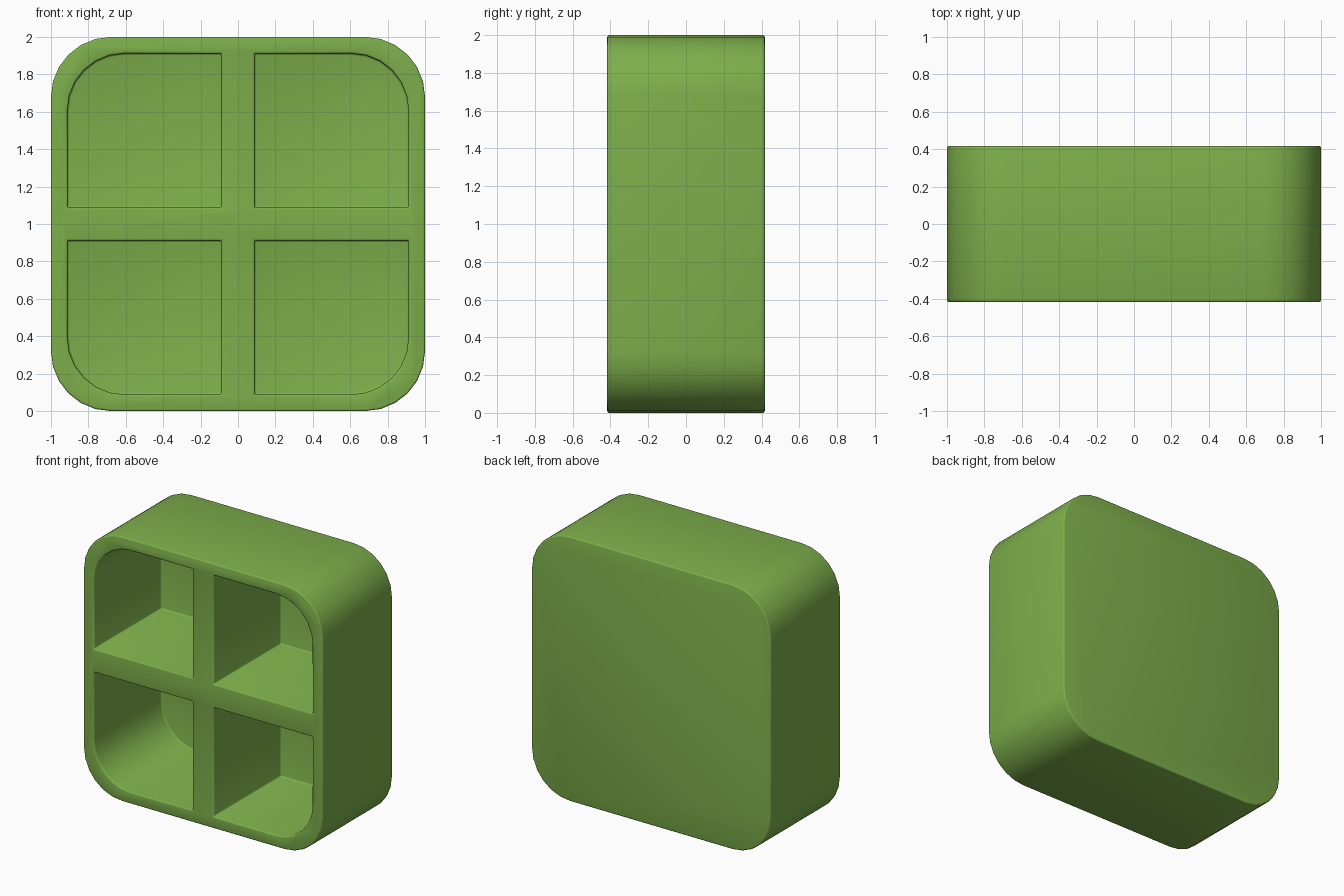
import bpy, bmesh, math

if "Cube" in bpy.data.objects:
    bpy.data.objects.remove(bpy.data.objects["Cube"])

HALF_DEPTH = 0.417
FLOOR_Y = 0.385      # inner face of the back panel
RADIUS = 0.32
WALL = 0.088

green = bpy.data.materials.new("leaf green")
green.diffuse_color = (0.205, 0.43, 0.07, 1)
green.use_nodes = True
green.node_tree.nodes["Principled BSDF"].inputs["Base Color"].default_value = green.diffuse_color


def rounded_outline(x0, x1, z0, z1, radii, segments=6):
    """Outline in xz; radii for bottom-left, bottom-right, top-right, top-left."""
    corners = [(x0, z0, 1, 1, 180), (x1, z0, -1, 1, 270),
               (x1, z1, -1, -1, 0), (x0, z1, 1, -1, 90)]
    points = []
    for (x, z, sx, sz, start), r in zip(corners, radii):
        if r == 0:
            points.append((x, z))
            continue
        for i in range(segments + 1):
            a = math.radians(start + 90 * i / segments)
            points.append((x + sx * r + r * math.cos(a), z + sz * r + r * math.sin(a)))
    return points


def prism(bm, outline, y0, y1):
    face = bm.faces.new([bm.verts.new((x, y0, z)) for x, z in outline])
    result = bmesh.ops.extrude_face_region(bm, geom=[face])
    verts = [v for v in result["geom"] if isinstance(v, bmesh.types.BMVert)]
    bmesh.ops.translate(bm, verts=verts, vec=(0, y1 - y0, 0))


def make_object(name, bm):
    bmesh.ops.recalc_face_normals(bm, faces=bm.faces)
    for f in bm.faces:
        f.smooth = True
    mesh = bpy.data.meshes.new(name)
    bm.to_mesh(mesh)
    bm.free()
    mesh.materials.append(green)
    obj = bpy.data.objects.new(name, mesh)
    bpy.context.collection.objects.link(obj)
    return obj


# Rounded square body
bm = bmesh.new()
prism(bm, rounded_outline(-1, 1, 0, 2, [RADIUS] * 4), -HALF_DEPTH, HALF_DEPTH)
body = make_object("compartment_box", bm)

# Four pocket cutters, each rounded only at its outer corner
bm = bmesh.new()
lo, hi = WALL, 1 - WALL
for col in (0, 1):
    for row in (0, 1):
        radii = [0, 0, 0, 0]
        radii[{(0, 0): 0, (1, 0): 1, (1, 1): 2, (0, 1): 3}[(col, row)]] = RADIUS - 0.015
        prism(bm, rounded_outline(col - 1 + lo, col - 1 + hi, row + lo, row + hi, radii),
              -HALF_DEPTH - 0.2, FLOOR_Y)
cutter = make_object("pocket_cutter", bm)

# Cut the pockets, then soften every edge
cut = body.modifiers.new("pockets", 'BOOLEAN')
cut.operation = 'DIFFERENCE'
cut.solver = 'EXACT'
cut.object = cutter
soft = body.modifiers.new("soft edges", 'BEVEL')
soft.width = 0.02
soft.segments = 3
soft.limit_method = 'ANGLE'
soft.angle_limit = math.radians(40)

# Bake the result and remove the helper
bpy.context.view_layer.update()
evaluated = body.evaluated_get(bpy.context.evaluated_depsgraph_get())
final = bpy.data.meshes.new_from_object(evaluated)
body.modifiers.clear()
body.data = final
bpy.data.objects.remove(cutter)
